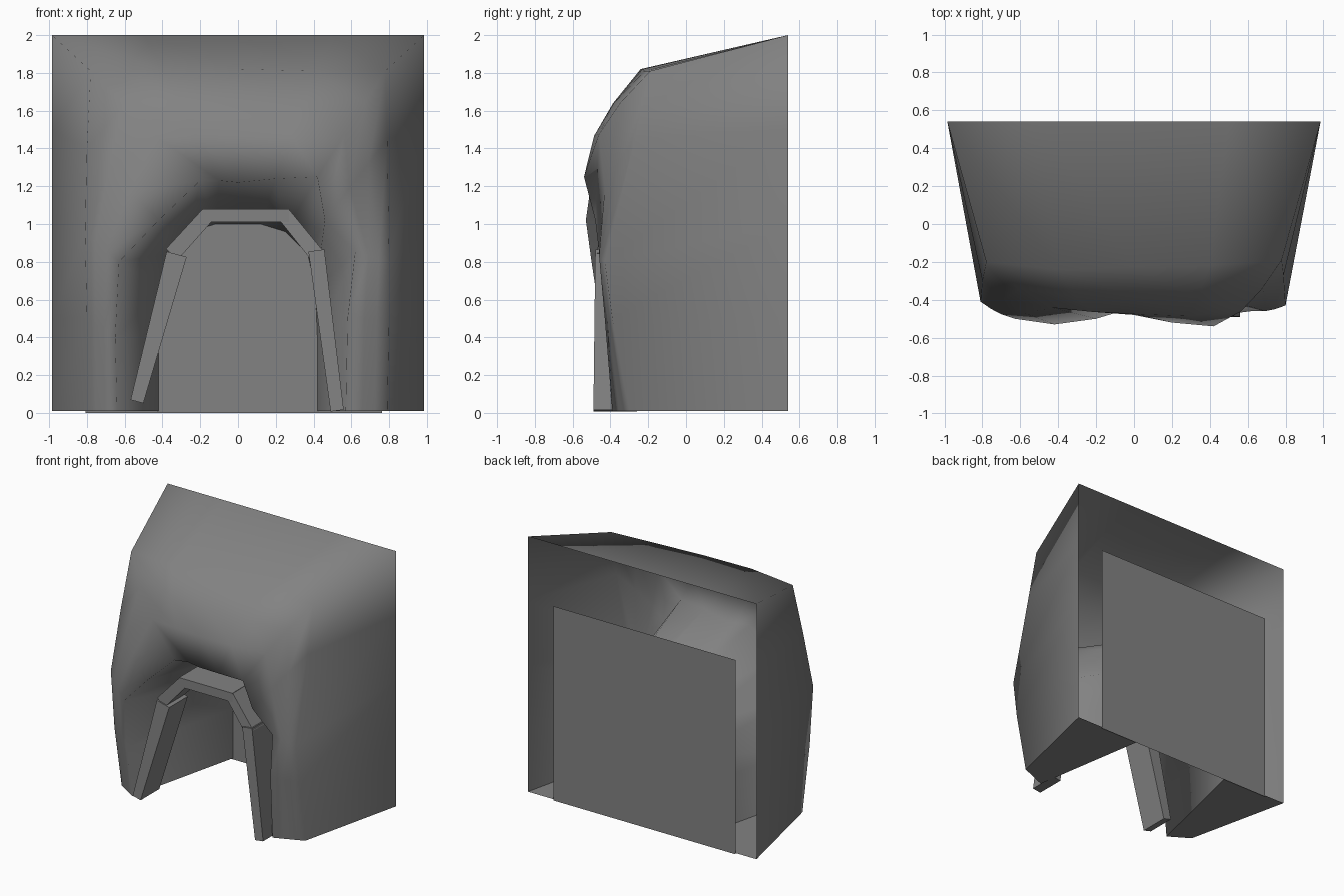
import bpy, bmesh
from math import sin, pi
from mathutils import Vector

if "Cube" in bpy.data.objects:
    bpy.data.objects.remove(bpy.data.objects["Cube"])

# Dark grey stone and timber
grey = bpy.data.materials.new("dark_grey")
grey.diffuse_color = (.225, .225, .225, 1)
grey.use_nodes = True
grey.node_tree.nodes["Principled BSDF"].inputs["Base Color"].default_value = grey.diffuse_color


def make_object(name, bm, smooth=False):
    bmesh.ops.recalc_face_normals(bm, faces=bm.faces)
    for f in bm.faces:
        f.smooth = smooth
    me = bpy.data.meshes.new(name)
    bm.to_mesh(me)
    bm.free()
    me.materials.append(grey)
    ob = bpy.data.objects.new(name, me)
    bpy.context.collection.objects.link(ob)
    return ob


# Arch-shaped loops, each running left foot -> top -> right foot
front = [(-.80, -.29, .01), (-.80, -.38, .5), (-.81, -.41, .95), (-.80, -.30, 1.4),
         (-.78, -.20, 1.81), (-.4, -.24, 1.82), (0, -.23, 1.82), (.4, -.22, 1.81),
         (.78, -.19, 1.81), (.79, -.27, 1.45), (.80, -.43, .8), (.80, -.39, .5), (.79, -.30, .01)]
rim = [(-.64, -.39, .01), (-.65, -.44, .4), (-.63, -.50, .8), (-.42, -.53, 1.02),
       (-.2, -.50, 1.23), (-.1, -.47, 1.23), (0, -.48, 1.22), (.2, -.52, 1.24),
       (.42, -.54, 1.25), (.46, -.48, 1.02), (.62, -.46, .85), (.58, -.43, .5), (.57, -.39, .01)]
half_back = [(-.985, .01), (-.985, .5), (-.985, 1), (-.985, 1.5), (-.985, 2), (-.5, 2)]
half_end = [(-.42, .01), (-.42, .4), (-.41, .65), (-.37, .84), (-.25, .96), (-.12, 1)]


def mirrored(half, top, y=.54):
    pts = half + [(0, top)] + [(-x, z) for x, z in reversed(half)]
    return [(x, y, z) for x, z in pts]


def bulged(t):
    # Ring of the rock face between front corner and rim, pushed outward at the top
    out = []
    for i, (a, b) in enumerate(zip(front, rim)):
        p = Vector(a).lerp(Vector(b), t)
        p.y -= .1 * sin(pi * i / 12) ** 3 * sin(pi * t)
        out.append(p)
    return out


# Rock shell with the tunnel running through it
bm = bmesh.new()
loops = [mirrored(half_back, 2), front, bulged(.3), bulged(.6), rim, mirrored(half_end, 1)]
rings = [[bm.verts.new(p) for p in loop] for loop in loops]
for a, b in zip(rings, rings[1:]):
    for i in range(len(a) - 1):
        bm.faces.new((a[i], a[i + 1], b[i + 1], b[i]))
make_object("rock_shell", bm, smooth=True)

# Undersides of the rock on each side of the tunnel
for name, k in (("left_underside", 0), ("right_underside", -1)):
    bm = bmesh.new()
    bm.faces.new([bm.verts.new(loop[k]) for loop in loops])
    make_object(name, bm)

# Flat panel closing the tunnel end
bm = bmesh.new()
bm.faces.new([bm.verts.new(p) for p in
              [(-.807, .54, 0), (.763, .54, 0), (.763, .54, 1.515), (-.807, .54, 1.515)]])
make_object("tunnel_end_panel", bm)


def timber(name, a, b, wa, wb, y0a, y0b, depth=.23):
    # Tapered plank between two x/z points
    d = Vector((b[0] - a[0], b[1] - a[1])).normalized()
    n = Vector((-d.y, d.x))
    bm = bmesh.new()
    v = []
    for p, w, y0 in ((a, wa, y0a), (b, wb, y0b)):
        for s, y in ((-1, y0), (1, y0), (1, y0 + depth), (-1, y0 + depth)):
            q = Vector(p) + n * s * w / 2
            v.append(bm.verts.new((q.x, y, q.y)))
    bm.faces.new(v[:4])
    bm.faces.new(v[4:])
    for i in range(4):
        j = (i + 1) % 4
        bm.faces.new((v[i], v[j], v[j + 4], v[i + 4]))
    make_object(name, bm)


# Timber frame around the opening
timber("left_post", (-.535, .06), (-.325, .84), .07, .11, -.485, -.46)
timber("right_post", (.525, .012), (.415, .86), .07, .085, -.49, -.48)
timber("left_brace", (-.35, .84), (-.16, 1.05), .085, .08, -.45, -.45)
timber("right_brace", (.24, 1.055), (.43, .82), .075, .08, -.45, -.47)
timber("top_beam", (-.19, 1.045), (.27, 1.045), .07, .07, -.455, -.455)
